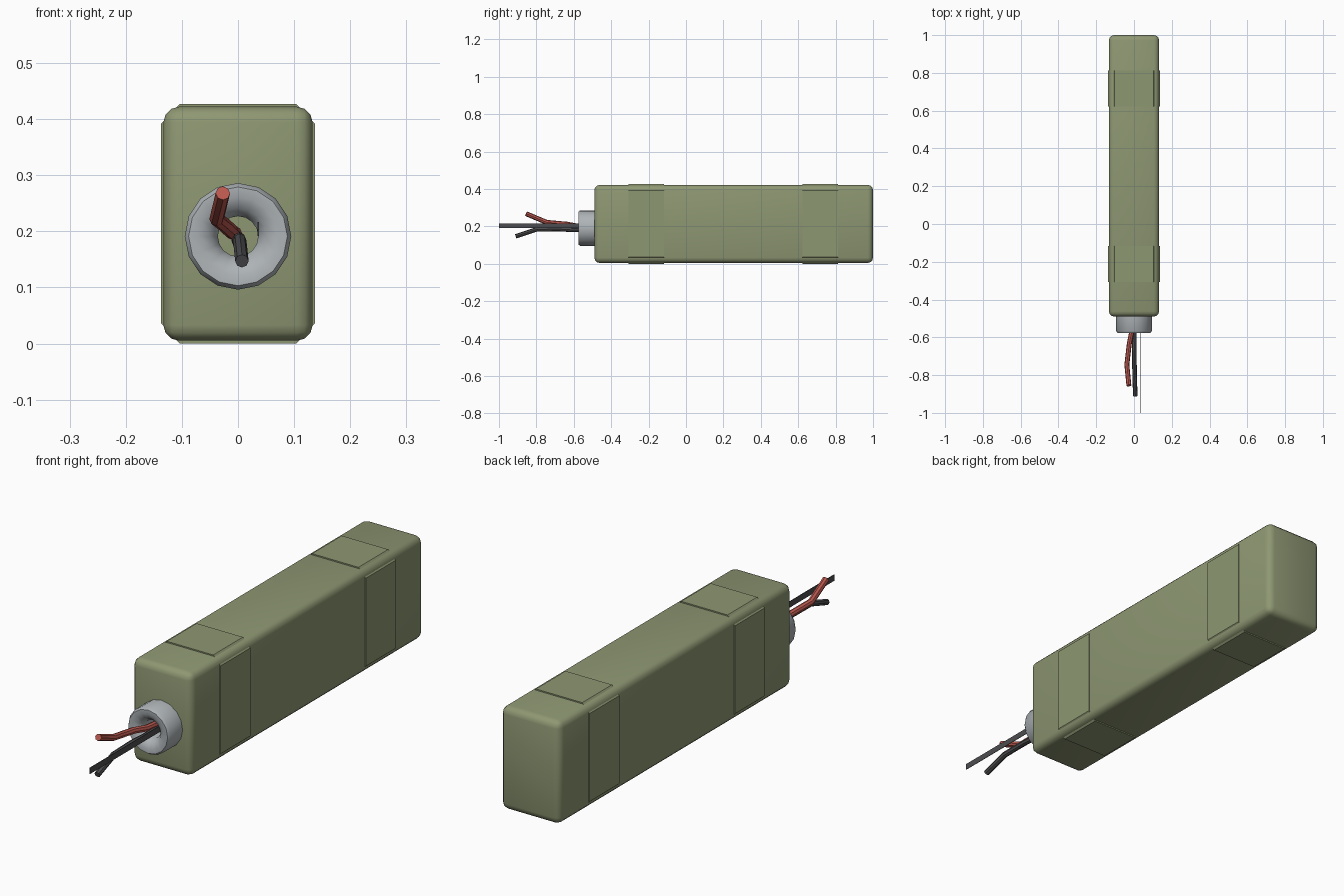
import bpy, bmesh, math
from mathutils import Vector

if "Cube" in bpy.data.objects:
    bpy.data.objects.remove(bpy.data.objects["Cube"])


def material(name, rgb):
    m = bpy.data.materials.new(name)
    m.use_nodes = True
    col = (*rgb, 1)
    m.diffuse_color = col
    m.node_tree.nodes["Principled BSDF"].inputs["Base Color"].default_value = col
    return m


olive = material("olive", (0.27, 0.31, 0.17))
grey = material("light grey", (0.42, 0.45, 0.47))
red = material("red", (0.50, 0.10, 0.08))
dark = material("dark grey", (0.075, 0.075, 0.08))


def finish(name, bm, mat, angle=40):
    bmesh.ops.recalc_face_normals(bm, faces=bm.faces)
    mesh = bpy.data.meshes.new(name)
    bm.to_mesh(mesh)
    bm.free()
    mesh.materials.append(mat)
    ob = bpy.data.objects.new(name, mesh)
    bpy.context.collection.objects.link(ob)
    bpy.ops.object.select_all(action="DESELECT")
    ob.select_set(True)
    bpy.context.view_layer.objects.active = ob
    bpy.ops.object.shade_smooth_by_angle(angle=math.radians(angle))
    return ob


def box(size, centre):
    bm = bmesh.new()
    bmesh.ops.create_cube(bm, size=1)
    for v in bm.verts:
        v.co = Vector(a * b for a, b in zip(v.co, size)) + Vector(centre)
    return bm


MID = 0.2135   # height of the body's axis

# Rounded main body
bm = box((0.266, 1.49, 0.417), (0, 0.255, MID))
bmesh.ops.bevel(bm, geom=bm.edges[:], offset=0.028, segments=3,
                profile=0.5, affect="EDGES")
finish("body", bm, olive)


# Raised pads wrapped around the body, with sloping ends along the corners
def pad(name, y, axis, side):
    half = 0.104 if axis == "z" else 0.178
    surface = 0.2135 if axis == "z" else 0.137
    depth = 0.009
    bm = box((2 * half, 0.19, depth), (0, y, surface - depth / 2))
    for v in bm.verts:
        if v.co.z < surface - depth / 2:
            v.co.x *= 1 + depth / half
        u, w = v.co.x, v.co.z * side
        v.co.x, v.co.z = (u, w + MID) if axis == "z" else (w, u + MID)
    finish(name, bm, olive)


for end, y in (("front", -0.212), ("rear", 0.717)):
    for side_name, axis, side in (("top", "z", 1), ("bottom", "z", -1),
                                  ("left", "x", 1), ("right", "x", -1)):
        pad(f"{end}_{side_name}_pad", y, axis, side)

# Collar: a lathed ring with a dished mouth
HUB = Vector((0, 0, 0.191))
profile = [(0.095, -0.48), (0.095, -0.565), (0.088, -0.576), (0.070, -0.576),
           (0.050, -0.565), (0.036, -0.545), (0.036, -0.480)]
SIDES = 16
bm = bmesh.new()
rings = []
for i in range(SIDES):
    a = math.tau * i / SIDES
    rings.append([bm.verts.new(HUB + Vector((r * math.cos(a), y, r * math.sin(a))))
                  for r, y in profile])
for i, ring in enumerate(rings):
    following = rings[(i + 1) % SIDES]
    for j in range(len(profile)):
        k = (j + 1) % len(profile)
        bm.faces.new((ring[j], ring[k], following[k], following[j]))
finish("collar", bm, grey, 50)


# Wires: eight-sided tubes following a bent path
def wire(name, path, radius, mat, sides=8):
    bm = bmesh.new()
    pts = [Vector(p) for p in path]
    loops = []
    for i, p in enumerate(pts):
        along = (pts[min(i + 1, len(pts) - 1)] - pts[max(i - 1, 0)]).normalized()
        u = along.cross(Vector((0, 0, 1))).normalized()
        w = u.cross(along)
        loops.append([bm.verts.new(p + radius * (u * math.cos(t) + w * math.sin(t)))
                      for t in (math.tau * s / sides for s in range(sides))])
    for a, b in zip(loops, loops[1:]):
        for s in range(sides):
            n = (s + 1) % sides
            bm.faces.new((a[s], a[n], b[n], b[s]))
    for cap in (loops[0], loops[-1]):
        bm.faces.new(cap)
    finish(name, bm, mat)


wire("red_wire", [(-0.005, -0.48, 0.195), (-0.012, -0.57, 0.200),
                  (-0.025, -0.635, 0.212), (-0.038, -0.745, 0.222),
                  (-0.027, -0.855, 0.268)], 0.013, red)
wire("dark_wire", [(0.0, -0.48, 0.185), (0.001, -0.60, 0.181),
                   (0.002, -0.68, 0.186), (0.003, -0.80, 0.184),
                   (0.007, -0.91, 0.147)], 0.012, dark)

# Thin upright ribbon
finish("ribbon", box((0.002, 0.52, 0.025), (0.036, -0.74, 0.204)), dark)
